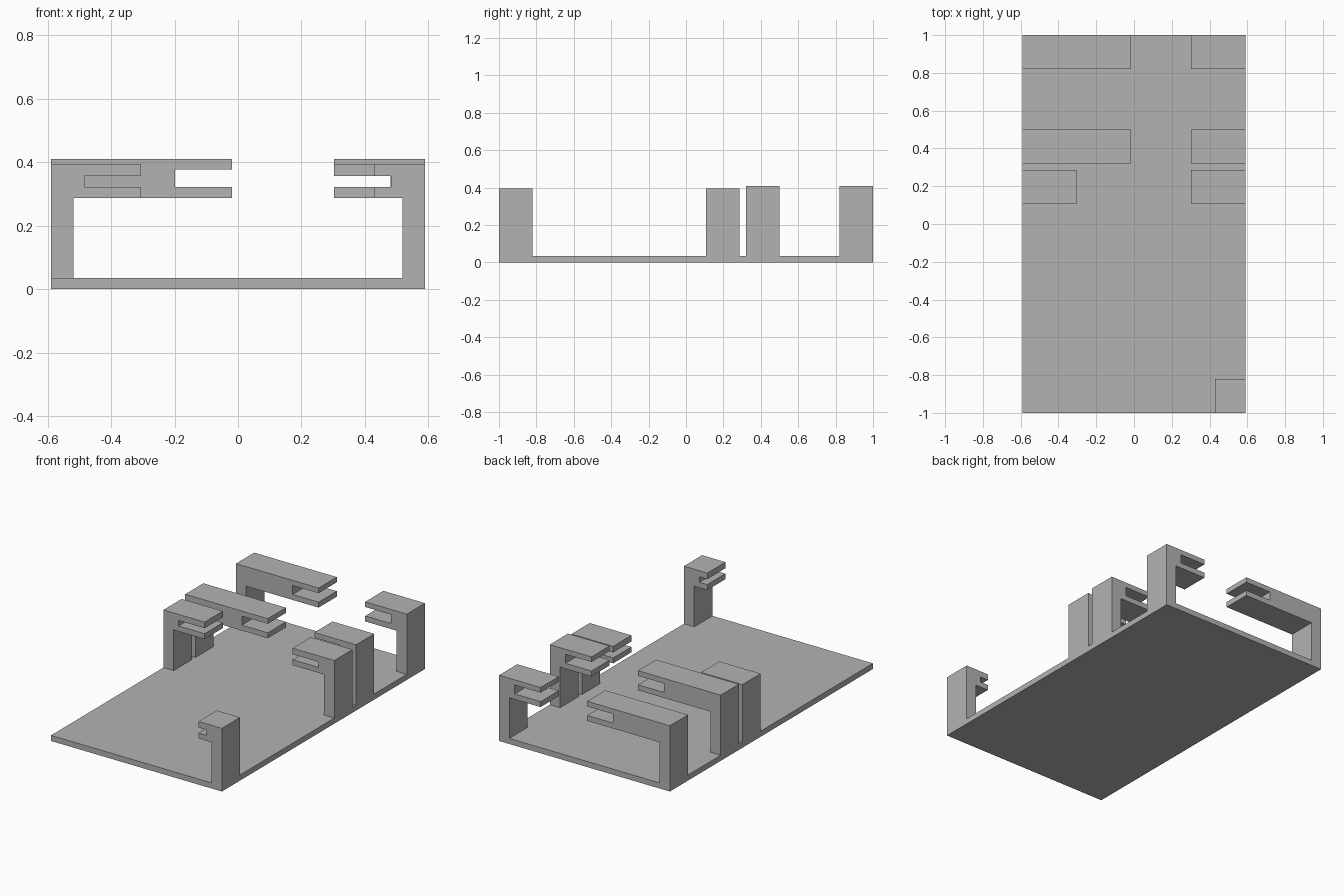
import bpy
import bmesh

cube = bpy.data.objects.get("Cube")
if cube:
    bpy.data.objects.remove(cube, do_unlink=True)

# One flat colour
grey = bpy.data.materials.new("plain_grey")
grey.use_nodes = True
grey.diffuse_color = (0.45, 0.45, 0.45, 1)
grey.node_tree.nodes["Principled BSDF"].inputs["Base Color"].default_value = grey.diffuse_color

HALF_W = 0.589     # half width of the base
BASE_H = 0.035     # base thickness
POST = 0.071       # post thickness
DEPTH = 0.179      # bracket depth along y
ARM_Z = 0.288      # underside of the arms
SLOT_Z = 0.322     # floor of the slots


def extrude_profile(name, points, y0, y1):
    """Extrude an x-z outline from y0 to y1."""
    bm = bmesh.new()
    face = bm.faces.new([bm.verts.new((x, y0, z)) for x, z in points])
    result = bmesh.ops.extrude_face_region(bm, geom=[face])
    moved = [g for g in result["geom"] if isinstance(g, bmesh.types.BMVert)]
    bmesh.ops.translate(bm, verts=moved, vec=(0, y1 - y0, 0))
    bmesh.ops.recalc_face_normals(bm, faces=bm.faces)
    mesh = bpy.data.meshes.new(name)
    bm.to_mesh(mesh)
    bm.free()
    mesh.materials.append(grey)
    obj = bpy.data.objects.new(name, mesh)
    bpy.context.collection.objects.link(obj)
    return obj


def bracket(name, side, y0, reach, slot_depth, slot_top, top):
    """Post on one edge with a slotted arm reaching inward."""
    outline = [
        (0, BASE_H), (POST, BASE_H), (POST, ARM_Z), (reach, ARM_Z),
        (reach, SLOT_Z), (reach - slot_depth, SLOT_Z),
        (reach - slot_depth, slot_top), (reach, slot_top),
        (reach, top), (0, top),
    ]
    points = [(side * (HALF_W - u), z) for u, z in outline]
    return extrude_profile(name, points, y0, y0 + DEPTH)


# Base plate
extrude_profile("base_plate",
                [(-HALF_W, 0), (HALF_W, 0), (HALF_W, BASE_H), (-HALF_W, BASE_H)], -1, 1)

# Tall brackets with the wide slot: two rows at the back
for row, y in (("back", 1 - DEPTH), ("middle", 0.321)):
    bracket(row + "_right_bracket", -1, y, 0.57, 0.179, 0.378, 0.41)
    bracket(row + "_left_bracket", 1, y, 0.287, 0.179, 0.378, 0.41)

# Low brackets with the narrow slot
bracket("inner_right_bracket", -1, 0.107, 0.284, 0.179, 0.356, 0.394)
bracket("inner_left_bracket", 1, 0.107, 0.287, 0.179, 0.356, 0.394)
bracket("front_corner_bracket", 1, -1, 0.161, 0.054, 0.356, 0.394)
